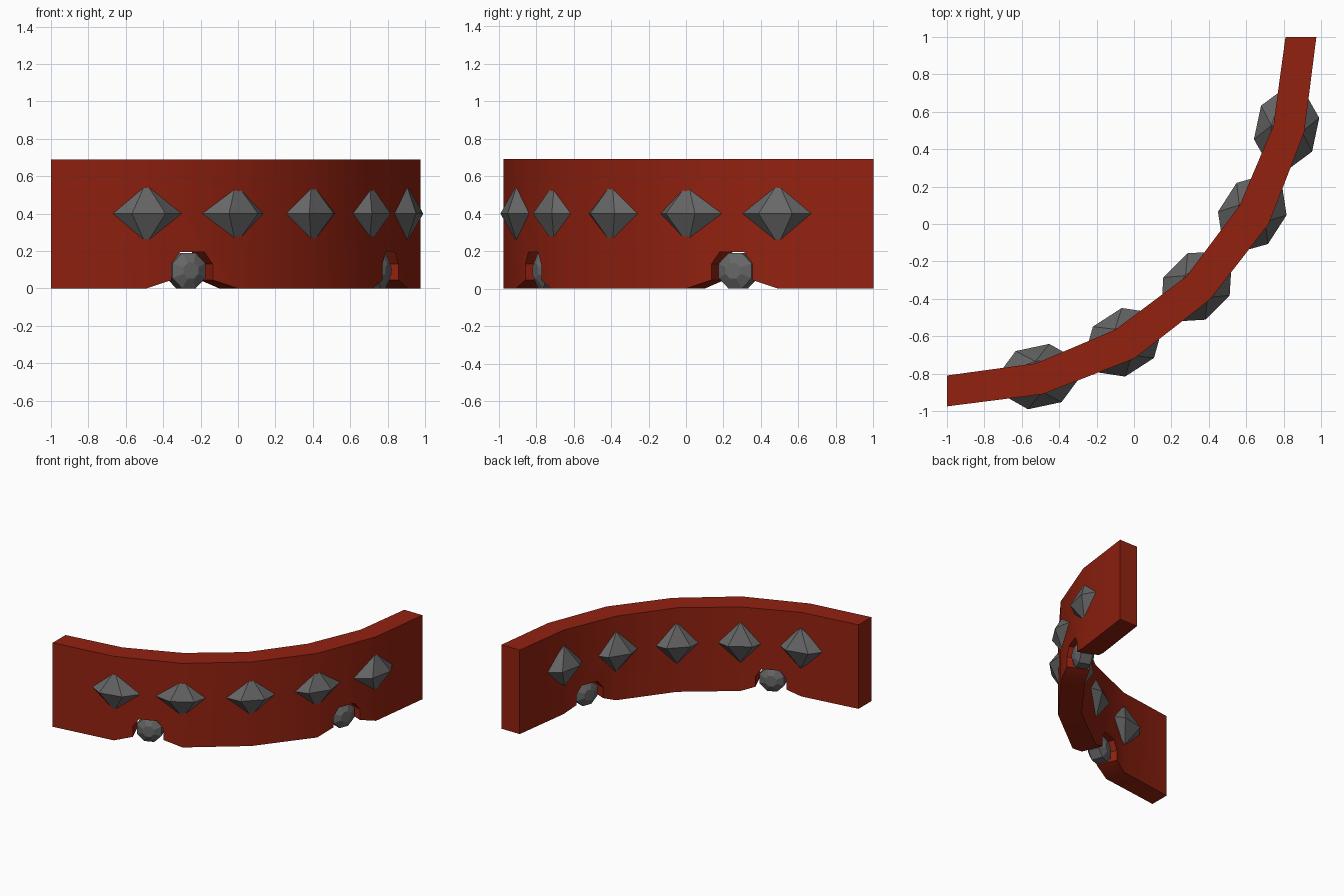
import bpy, bmesh, math
from mathutils import Vector

if "Cube" in bpy.data.objects:
    bpy.data.objects.remove(bpy.data.objects["Cube"])


def material(name, rgb):
    m = bpy.data.materials.new(name)
    m.diffuse_color = (*rgb, 1)
    m.use_nodes = True
    m.node_tree.nodes["Principled BSDF"].inputs["Base Color"].default_value = m.diffuse_color
    return m


RED = material("brick red", (0.29, 0.0155, 0.005))
GREY = material("dark grey", (0.135, 0.135, 0.135))


def finish(bm, name, mat, smooth=None):
    bmesh.ops.remove_doubles(bm, verts=bm.verts, dist=0.0005)
    bmesh.ops.recalc_face_normals(bm, faces=bm.faces)
    me = bpy.data.meshes.new(name)
    bm.to_mesh(me)
    bm.free()
    me.materials.append(mat)
    ob = bpy.data.objects.new(name, me)
    bpy.context.collection.objects.link(ob)
    if smooth:
        bpy.context.view_layer.objects.active = ob
        ob.select_set(True)
        bpy.ops.object.shade_smooth_by_angle(angle=math.radians(smooth))
        ob.select_set(False)
    return ob


def mirrored(half):
    # complete a plan outline across the diagonal y = -x
    pts = [Vector(p) for p in half]
    return pts + [Vector((-p.y, -p.x)) for p in reversed(pts[:-1])]


TOP = 0.69
outer = mirrored([(-1, -0.975), (-0.49, -0.91), (0, -0.72), (0.405, -0.405)])
inner = mirrored([(-1, -0.81), (-0.525, -0.745), (-0.1, -0.565), (0.28, -0.28)])

# wheel arch profile: distance from segment middle, height
ARCH = [(-0.118, 0.045), (-0.118, 0.13), (-0.07, 0.195),
        (0.07, 0.195), (0.118, 0.13), (0.118, 0.045)]
ARCHED = (1, 4)

# curved wall, one segment at a time
bm = bmesh.new()


def face(pts):
    bm.faces.new([bm.verts.new(p) for p in pts])


def lower_edge(a, b, arched):
    pts = [(*a, 0)]
    if arched:
        mid, d = (a + b) / 2, (b - a).normalized()
        pts += [(*(mid + d * u), z) for u, z in ARCH]
    return pts + [(*b, 0)]


for i in range(6):
    lo = lower_edge(outer[i], outer[i + 1], i in ARCHED)
    li = lower_edge(inner[i], inner[i + 1], i in ARCHED)
    to = [(*outer[i], TOP), (*outer[i + 1], TOP)]
    ti = [(*inner[i], TOP), (*inner[i + 1], TOP)]
    face(lo + to[::-1])
    face(li + ti[::-1])
    face(to + ti[::-1])
    for k in range(len(lo) - 1):
        face([lo[k], lo[k + 1], li[k + 1], li[k]])
for o, n in ((outer[0], inner[0]), (outer[-1], inner[-1])):
    face([(*o, 0), (*n, 0), (*n, TOP), (*o, TOP)])
finish(bm, "curved_wall", RED, 30)

# diamond studs through the wall at each bend
STUD = [(u * s, v * t, 0) for s in (1, -1) for t in (1, -1)
        for u, v in ((0.207, 0.057), (0.092, 0.159))]
STUD += [(0, v, z) for v in (0.083, -0.083) for z in (0.165, -0.165)]
for i in range(1, 6):
    out = (outer[i] - inner[i]).normalized()
    along = Vector((-out.y, out.x))
    c = (outer[i] + inner[i]) / 2 - out * 0.012
    bm = bmesh.new()
    for u, v, z in STUD:
        bm.verts.new((*(c + along * u + out * v), 0.4 + z))
    bmesh.ops.convex_hull(bm, input=bm.verts)
    finish(bm, f"diamond_stud_{i}", GREY)

# chamfered eight-sided wheels in the arches
for n, i in enumerate(ARCHED, 1):
    c = (outer[i] + outer[i + 1] + inner[i] + inner[i + 1]) / 4
    along = (outer[i + 1] - outer[i]).normalized()
    out = Vector((along.y, -along.x))
    bm = bmesh.new()
    for v, r in ((-0.075, 0.046), (-0.045, 0.102), (0.045, 0.102), (0.075, 0.046)):
        for k in range(8):
            a = math.pi / 4 * (k + 0.5)
            p = c + along * (r * math.cos(a)) + out * v
            bm.verts.new((*p, 0.095 + r * math.sin(a)))
    bmesh.ops.convex_hull(bm, input=bm.verts)
    finish(bm, f"wheel_{n}", GREY)
